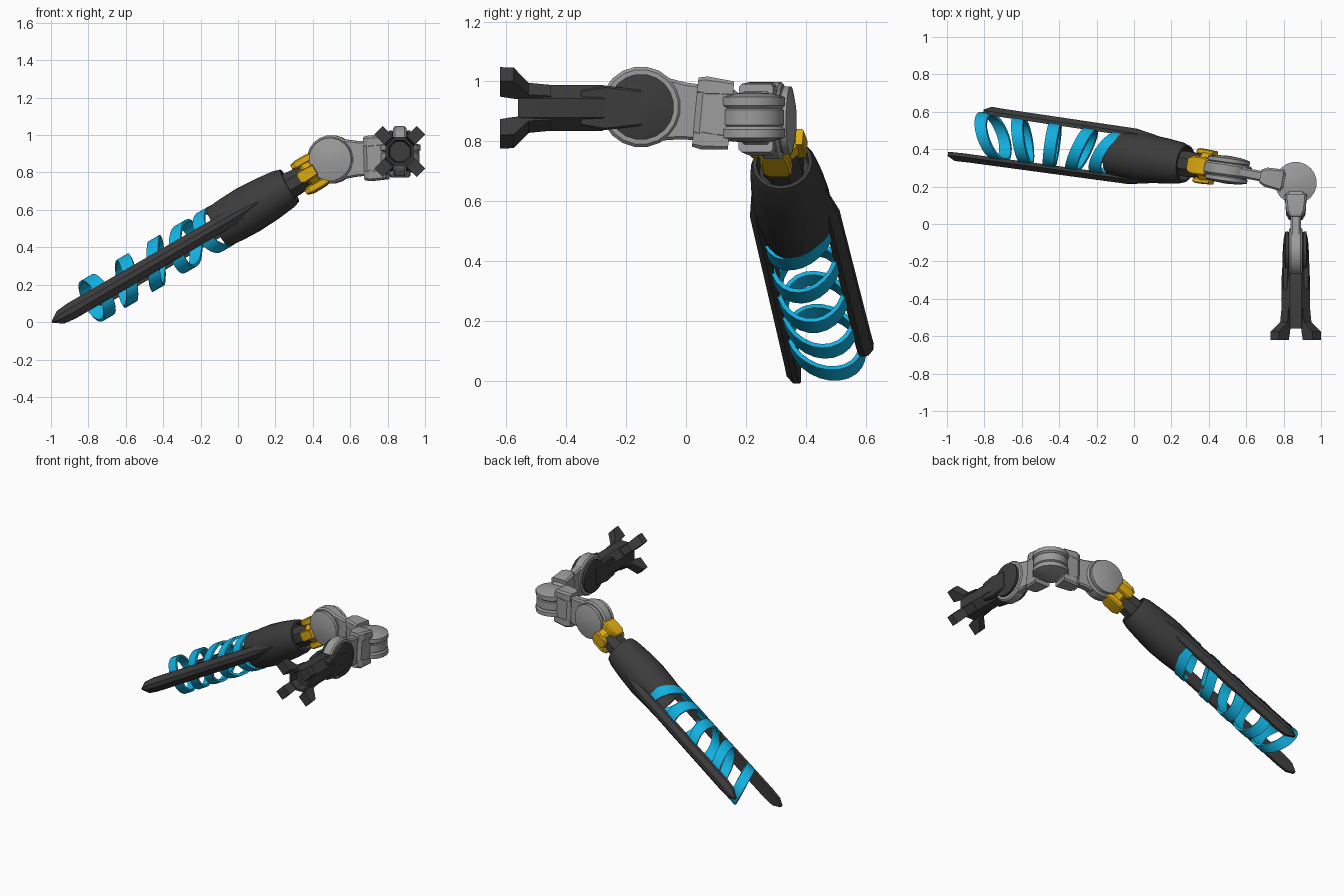
import bpy, bmesh, math
from mathutils import Vector, Matrix

if "Cube" in bpy.data.objects:
    bpy.data.objects.remove(bpy.data.objects["Cube"])


def material(name, rgb):
    m = bpy.data.materials.new(name)
    m.diffuse_color = (*rgb, 1)
    m.use_nodes = True
    m.node_tree.nodes["Principled BSDF"].inputs["Base Color"].default_value = m.diffuse_color
    return m


DARK = material("charcoal", (0.045, 0.045, 0.045))
GREY = material("light grey", (0.33, 0.33, 0.33))
BLUE = material("bright blue", (0.006, 0.44, 0.75))
GOLD = material("yellow", (0.72, 0.40, 0.004))


def frame(origin, along, up=(0, 0, 1)):
    """Matrix whose X runs along the given direction."""
    x = Vector(along).normalized()
    y = Vector(up).cross(x).normalized()
    z = x.cross(y)
    m = Matrix((x, y, z)).transposed().to_4x4()
    m.translation = Vector(origin)
    return m


def finish(name, bm, mat, m):
    bmesh.ops.remove_doubles(bm, verts=bm.verts, dist=1e-5)
    bmesh.ops.recalc_face_normals(bm, faces=bm.faces)
    bm.transform(m)
    me = bpy.data.meshes.new(name)
    bm.to_mesh(me)
    bm.free()
    me.materials.append(mat)
    ob = bpy.data.objects.new(name, me)
    bpy.context.collection.objects.link(ob)
    return ob


def skin(name, loops, mat, m, closed=False):
    """Join equal-length loops of points; cap the ends unless closed."""
    bm = bmesh.new()
    rows = [[bm.verts.new(p) for p in loop] for loop in loops]
    n = len(rows[0])
    pairs = list(zip(rows, rows[1:])) + ([(rows[-1], rows[0])] if closed else [])
    for a, b in pairs:
        for i in range(n):
            j = (i + 1) % n
            bm.faces.new((a[i], a[j], b[j], b[i]))
    if not closed:
        bm.faces.new(rows[0])
        bm.faces.new(rows[-1])
    return finish(name, bm, mat, m)


def lathe(name, profile, mat, m, n=20, closed=False, tilt=0, toward=0):
    """Turn (x, radius) points about X; tilt shears the shape toward an angle."""
    loops = []
    for x, r in profile:
        loop = []
        for i in range(n):
            a = 2 * math.pi * (i + 0.5) / n
            loop.append((x + tilt * math.cos(a - toward), max(r, 1e-4) * math.cos(a),
                         max(r, 1e-4) * math.sin(a)))
        loops.append(loop)
    return skin(name, loops, mat, m, closed)


def block(name, sections, mat, m, cy=0, cz=0):
    """Chamfered box from (x, half width, half height) sections."""
    loops = []
    for x, w, h in sections:
        c = min(w, h) * 0.35
        pts = [(w, h - c), (w - c, h), (c - w, h), (-w, h - c),
               (-w, c - h), (c - w, -h), (w - c, -h), (w, c - h)]
        loops.append([(x, cy + y, cz + z) for y, z in pts])
    return skin(name, loops, mat, m)


def joint(name, centre, axis, up, plate_mat, core_r=0.13, plate_r=0.115, half=0.075):
    """Pivot: a core disc between two domed plates."""
    m = frame(centre, axis, up)
    lathe(name + "_core", [(-0.035, core_r - 0.01), (-0.025, core_r), (0.025, core_r),
                           (0.035, core_r - 0.01)], GREY, m)
    for s in (-1, 1):
        lathe(name + "_plate", [(s * 0.03, plate_r - 0.01), (s * 0.04, plate_r),
                                (s * half * 0.8, plate_r), (s * half * 0.94, plate_r * 0.6),
                                (s * half, 0)], plate_mat, m)


J1, J2, J3 = Vector((0.50, 0.29, 0.87)), Vector((0.865, 0.22, 0.88)), Vector((0.865, -0.15, 0.915))
drill = frame((0.5, 0.29, 0.86), (-0.858, 0.121, -0.5))
side = drill.to_3x3() @ Vector((0, 1, 0))

# Drill housing, open at both ends
lathe("housing", [(0.31, 0), (0.31, 0.082), (0.262, 0.088), (0.262, 0.1), (0.30, 0.112),
                  (0.40, 0.123), (0.52, 0.130), (0.62, 0.126), (0.71, 0.118),
                  (0.71, 0.106), (0.60, 0.104), (0.60, 0)], DARK, drill, 24)
lathe("neck", [(0.07, 0.05), (0.12, 0.062), (0.24, 0.074), (0.32, 0.07)], DARK, drill, 8)

# Yellow wrist collar: band with upper and lower clamps
lathe("wrist_band", [(0.085, 0.06), (0.10, 0.078), (0.145, 0.082), (0.16, 0.07)], GOLD, drill, 8)
for s in (-1, 1):
    block("wrist_clamp", [(0.06, 0.035, 0.016), (0.10, 0.05, 0.022), (0.17, 0.05, 0.022),
                          (0.20, 0.035, 0.014)], GOLD, drill, cz=s * 0.077)
    block("wrist_lug", [(0.09, 0.012, 0.03), (0.17, 0.016, 0.035), (0.19, 0.01, 0.025)],
          GOLD, drill, cy=s * 0.078)

# Two long ridged blades; the front one reaches further
for name, s, tip in (("front_blade", 1, 1.72), ("back_blade", -1, 1.54)):
    loops = []
    for x, k, inner in ((0.42, 0.12, 0.10), (0.60, 0.9, 0.105), (tip - 0.12, 0.95, 0.11),
                        (tip - 0.05, 0.8, 0.112), (tip, 0.1, 0.115)):
        outer = inner + (0.022 if k < 0.2 else 0.045)
        loops.append([(x, s * inner, -0.048 * k), (x, s * (inner + 0.02), -0.048 * k),
                      (x, s * outer, -0.014 * k), (x, s * outer, 0.014 * k),
                      (x, s * (inner + 0.02), 0.048 * k), (x, s * inner, 0.048 * k)])
    skin(name, loops, DARK, drill)

# Five tilted rings, each turned an eighth further about the drill axis
for i in range(5):
    x = 0.725 + 0.184 * i
    lathe("drill_ring", [(x - 0.036, 0.108), (x - 0.036, 0.123), (x + 0.036, 0.123),
                         (x + 0.036, 0.108)], BLUE, drill, 24, True, 0.058,
          -math.radians(45 * i))

# Pivots
joint("wrist_joint", J1, side, (0, 0, 1), GREY)
joint("elbow_joint", J2, (0, 0, 1), (0, 1, 0), GREY, 0.108, 0.112, 0.085)
joint("claw_joint", J3, (1, 0, 0), (0, 0, 1), DARK, 0.135, 0.11, 0.07)

# Links between pivots, each with a flared bracket beside the elbow
for name, a, b in (("wrist_link", J1, J2), ("claw_link", J3, J2)):
    m = frame(a, b - a)
    L = (b - a).length
    block(name, [(0.05, 0.028, 0.11), (0.14, 0.028, 0.095), (L - 0.07, 0.028, 0.09)], GREY, m)
    block(name + "_bracket", [(L - 0.19, 0.03, 0.08), (L - 0.17, 0.048, 0.085),
                              (L - 0.07, 0.06, 0.088), (L - 0.05, 0.05, 0.075)], GREY, m)
    for s in (-1, 1):
        block(name + "_jaw", [(L - 0.19, 0.035, 0.028), (L - 0.16, 0.052, 0.034),
                              (L - 0.07, 0.058, 0.026)], GREY, m, cz=s * 0.088)

# Claw: octagonal barrel with a hollow muzzle and cheeks gripping the pivot
claw = frame(J3 + Vector((0, 0, -0.003)), (0, -1, 0))
lathe("claw_barrel", [(0.10, 0.07), (0.13, 0.083), (0.41, 0.083), (0.41, 0.066),
                      (0.36, 0.058), (0.36, 0)], DARK, claw, 8)
for s in (-1, 1):
    block("claw_cheek", [(0.0, 0.016, 0.06), (0.12, 0.018, 0.074), (0.20, 0.016, 0.06)],
          DARK, claw, cy=s * 0.055)

# Four prongs flaring out on the diagonals
for k in range(4):
    m = claw @ Matrix.Rotation(math.radians(45 + 90 * k), 4, 'X')
    loops = []
    for x, r0, r1, w in ((0.30, 0.06, 0.082, 0.026), (0.375, 0.065, 0.09, 0.028),
                         (0.425, 0.075, 0.158, 0.032), (0.47, 0.085, 0.16, 0.032)):
        loops.append([(x, r0, -w), (x, r1, -w), (x, r1, w), (x, r0, w)])
    skin("claw_prong", loops, DARK, m)

# Smooth the rounded parts, keep hard edges
bpy.ops.object.select_all(action='SELECT')
bpy.context.view_layer.objects.active = bpy.context.selected_objects[0]
bpy.ops.object.shade_smooth_by_angle(angle=math.radians(25))
